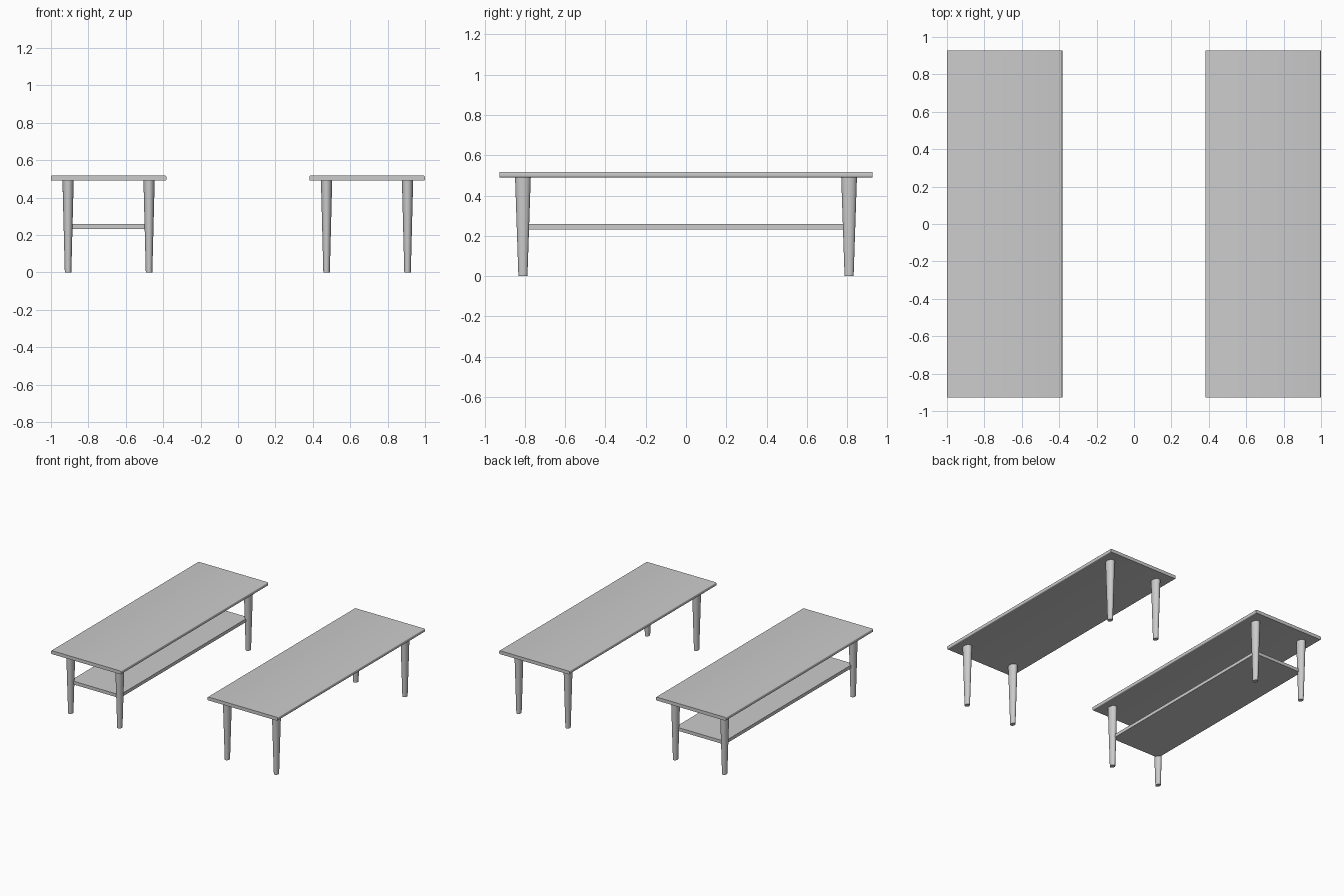
import bpy, bmesh, math
from mathutils import Matrix, Vector

if "Cube" in bpy.data.objects:
    bpy.data.objects.remove(bpy.data.objects["Cube"])

HALF_Y = 0.927      # half length of the tops
LEG_DX = 0.2165     # leg offset from table centre
LEG_Y = 0.81
TOP_Z0, TOP_Z1 = 0.49, 0.517


def finish(name, bm):
    bmesh.ops.recalc_face_normals(bm, faces=bm.faces)
    mesh = bpy.data.meshes.new(name)
    bm.to_mesh(mesh)
    bm.free()
    ob = bpy.data.objects.new(name, mesh)
    bpy.context.collection.objects.link(ob)
    return ob


def smooth(ob):
    bpy.ops.object.select_all(action='DESELECT')
    bpy.context.view_layer.objects.active = ob
    ob.select_set(True)
    bpy.ops.object.shade_smooth_by_angle(angle=math.radians(35))


def board(name, cx, half_x, half_y, z0, z1, bevel=0.0):
    """Flat board, with its long edges optionally rounded."""
    bm = bmesh.new()
    size = Vector((2 * half_x, 2 * half_y, z1 - z0))
    bmesh.ops.create_cube(bm, size=1, matrix=Matrix.Translation(
        (cx, 0, (z0 + z1) / 2)) @ Matrix.Diagonal(size).to_4x4())
    if bevel:
        long_edges = [e for e in bm.edges
                      if abs(e.verts[0].co.y - e.verts[1].co.y) > 0.1]
        bmesh.ops.bevel(bm, geom=long_edges, offset=bevel, segments=3,
                        profile=0.5, affect='EDGES')
    ob = finish(name, bm)
    if bevel:
        smooth(ob)
    return ob


def leg(name, x, y):
    """Straight tapered leg with an oval section."""
    bm = bmesh.new()
    sides = 32
    rings = []
    for z, rx, ry in ((0, 0.0175, 0.0225), (TOP_Z0, 0.03, 0.039)):
        rings.append([bm.verts.new((x + rx * math.cos(a), y + ry * math.sin(a), z))
                      for a in (2 * math.pi * i / sides for i in range(sides))])
    for i in range(sides):
        j = (i + 1) % sides
        bm.faces.new((rings[0][i], rings[0][j], rings[1][j], rings[1][i]))
    bm.faces.new(rings[0][::-1])
    bm.faces.new(rings[1])
    smooth(finish(name, bm))


# two tables: top and four legs each
for side, cx in (("left", -0.692), ("right", 0.69)):
    board(f"{side}_table_top", cx, 0.309, HALF_Y, TOP_Z0, TOP_Z1, bevel=0.007)
    for sx, xn in ((-1, "left"), (1, "right")):
        for sy, yn in ((-1, "front"), (1, "back")):
            leg(f"{side}_table_{yn}_{xn}_leg", cx + sx * LEG_DX, sy * LEG_Y)

# lower shelf of the left table, its corners seated in the legs
board("left_table_shelf", -0.692, LEG_DX, LEG_Y, 0.232, 0.258)
